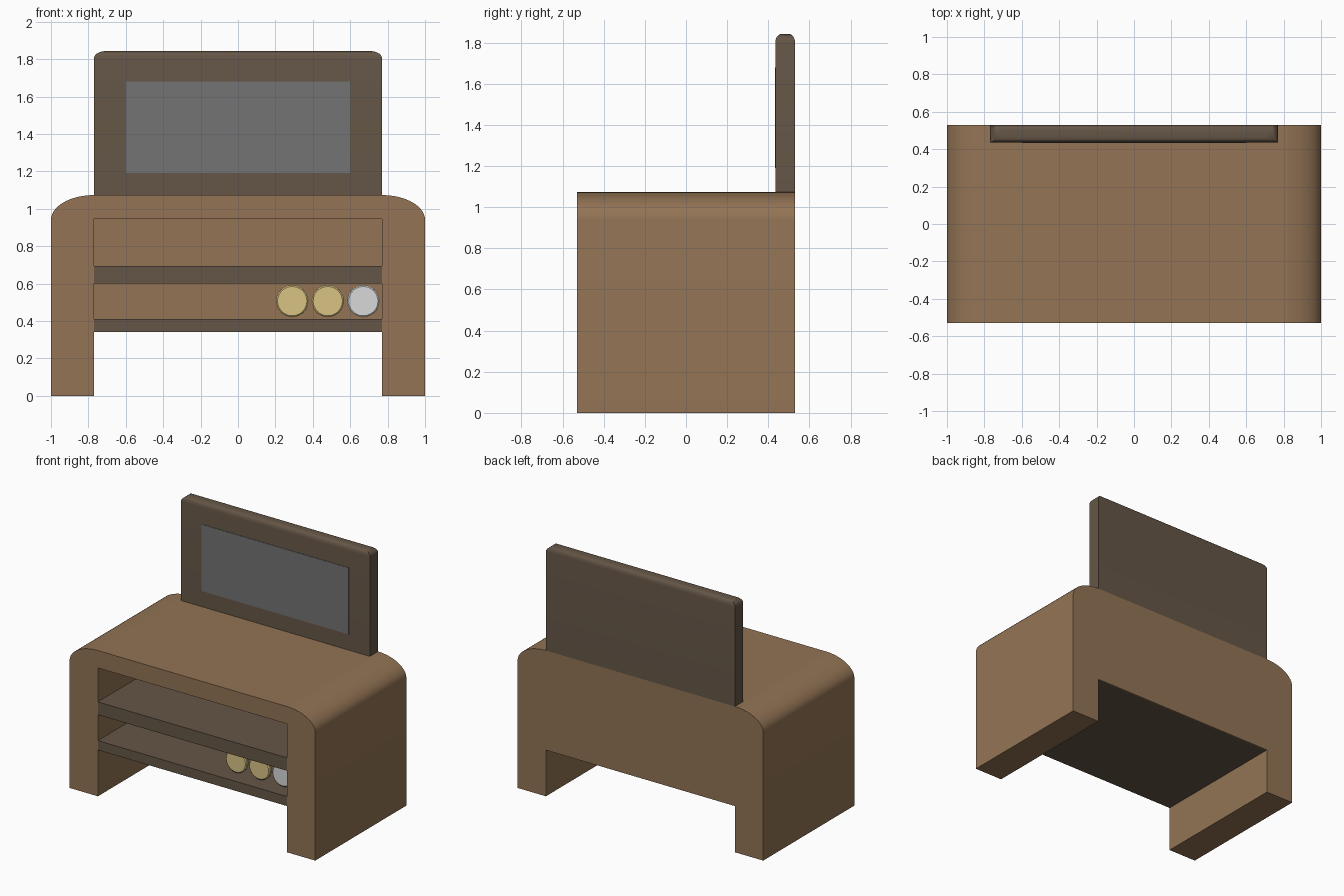
import bpy, bmesh, math
from mathutils import Matrix, Vector

if "Cube" in bpy.data.objects:
    bpy.data.objects.remove(bpy.data.objects["Cube"])


def mat(name, rgb):
    m = bpy.data.materials.new(name)
    lin = [((c / 255 + 0.055) / 1.055) ** 2.4 for c in rgb]
    m.diffuse_color = (*lin, 1)
    m.use_nodes = True
    m.node_tree.nodes["Principled BSDF"].inputs["Base Color"].default_value = m.diffuse_color
    return m


BROWN = mat("wood brown", (147, 116, 85))
DARK = mat("dark wood", (101, 86, 71))
GREY = mat("screen grey", (115, 115, 115))
GOLD = mat("gold", (217, 196, 132))
SILVER = mat("silver", (216, 216, 216))


def finish(name, bm, material, smooth=False):
    bmesh.ops.recalc_face_normals(bm, faces=bm.faces)
    me = bpy.data.meshes.new(name)
    bm.to_mesh(me)
    bm.free()
    me.materials.append(material)
    ob = bpy.data.objects.new(name, me)
    bpy.context.collection.objects.link(ob)
    if smooth:
        bpy.ops.object.select_all(action='DESELECT')
        ob.select_set(True)
        bpy.context.view_layer.objects.active = ob
        bpy.ops.object.shade_smooth_by_angle(angle=math.radians(35))
    return ob


def box(name, x, y, z, material):
    bm = bmesh.new()
    bmesh.ops.create_cube(bm, size=1)
    for v in bm.verts:
        v.co = [a + (b - a) * (c + 0.5) for (a, b), c in zip((x, y, z), v.co)]
    return finish(name, bm, material)


def extrude_profile(name, pts, y0, y1, material, smooth=False):
    bm = bmesh.new()
    f = bm.faces.new([bm.verts.new((x, y0, z)) for x, z in pts])
    r = bmesh.ops.extrude_face_region(bm, geom=[f])
    bmesh.ops.translate(bm, vec=(0, y1 - y0, 0),
                        verts=[g for g in r['geom'] if isinstance(g, bmesh.types.BMVert)])
    return finish(name, bm, material, smooth)


W, D, IN = 1.0, 0.53, 0.77

# Arched cabinet shell: legs, rounded shoulders and top in one profile
right = [(IN, 0.945), (IN, 0), (W, 0)]
for i in range(17):
    a = math.pi / 2 * i / 16
    right.append((IN + (W - IN) * math.cos(a), 0.94 + 0.133 * math.sin(a)))
extrude_profile("cabinet_shell", right + [(-x, z) for x, z in reversed(right)],
                -D, D, BROWN, True)

# Back panel and two shelves
box("back_panel", (-IN, IN), (D - 0.01, D), (0.34, 0.945), BROWN)
for name, z in (("lower_shelf", (0.34, 0.41)), ("upper_shelf", (0.60, 0.695))):
    box(name, (-IN, IN), (-D, D - 0.01), z, DARK)

# Television slab: top edges rounded, bevelled in stretched space
bev = Vector((0.06, 0.03, 0.04))
size = Vector((2 * IN, 0.095, 0.77))
bm = bmesh.new()
bmesh.ops.create_cube(bm, size=1)
bmesh.ops.scale(bm, vec=[s / b for s, b in zip(size, bev)], verts=bm.verts)
top = [e for e in bm.edges if all(v.co.z > 0 for v in e.verts)]
bmesh.ops.bevel(bm, geom=top, offset=1, segments=6, profile=0.5, affect='EDGES')
bmesh.ops.scale(bm, vec=bev, verts=bm.verts)
bmesh.ops.translate(bm, vec=(0, D - size.y / 2, 1.073 + size.z / 2), verts=bm.verts)
finish("television", bm, DARK, True)

# Screen plate
box("screen", (-0.598, 0.598), (D - size.y - 0.003, D - size.y + 0.003), (1.19, 1.68), GREY)


# Coins standing on the lower shelf: reeded edge, slightly raised faces
def coin(name, x, material, n=96):
    bm = bmesh.new()
    rings = []
    for y, r, reed in ((-0.44, 0.078, 0), (-0.434, 0.087, 0.003),
                       (-0.414, 0.087, 0.003), (-0.408, 0.078, 0)):
        ring = []
        for i in range(n):
            a = 2 * math.pi * i / n
            rr = r - reed * (i % 2)
            ring.append(bm.verts.new((x + rr * math.cos(a), y, 0.506 + rr * math.sin(a))))
        rings.append(ring)
    for a, b in zip(rings, rings[1:]):
        for i in range(n):
            j = (i + 1) % n
            bm.faces.new((a[i], a[j], b[j], b[i]))
    bm.faces.new(rings[0])
    bm.faces.new(rings[-1])
    finish(name, bm, material)


coin("gold_coin_left", 0.29, GOLD)
coin("gold_coin_middle", 0.48, GOLD)
coin("silver_coin", 0.67, SILVER)
